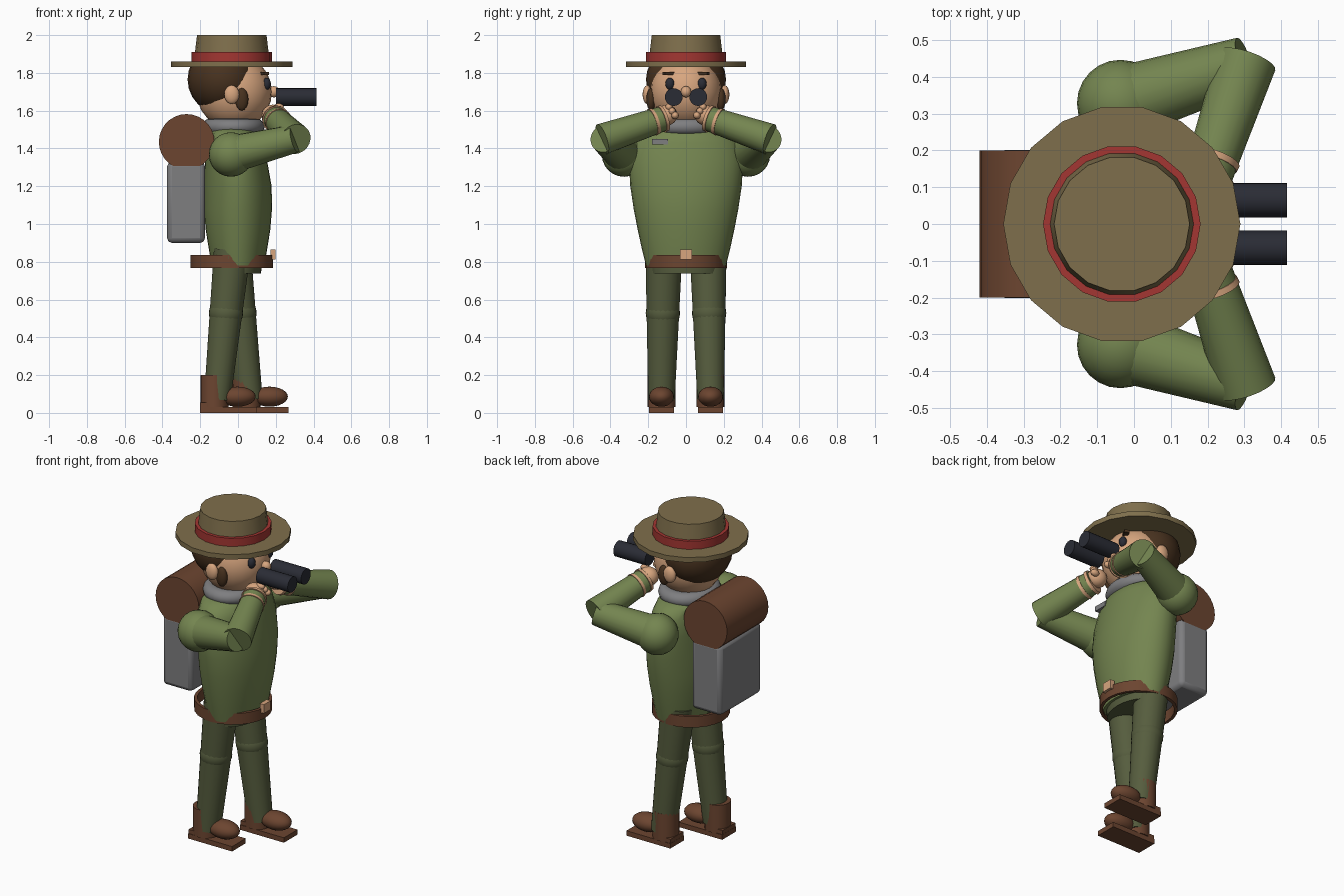
import bpy, bmesh, math
from mathutils import Vector

cube = bpy.data.objects.get("Cube")
if cube:
    bpy.data.objects.remove(cube, do_unlink=True)


def material(name, hex_code):
    rgb = [int(hex_code[i:i + 2], 16) / 255 for i in (0, 2, 4)]
    col = [c / 12.92 if c < 0.04 else ((c + 0.055) / 1.055) ** 2.4 for c in rgb] + [1]
    m = bpy.data.materials.new(name)
    m.use_nodes = True
    m.diffuse_color = col
    m.node_tree.nodes["Principled BSDF"].inputs["Base Color"].default_value = col
    return m


JACKET = material("jacket green", "748550")
TROUSERS = material("trouser green", "565d3e")
LEATHER = material("leather brown", "6c4530")
HAIR = material("hair brown", "48321f")
SKIN = material("skin", "d8a67f")
GREY = material("canvas grey", "7e7e80")
STRAW = material("hat tan", "7f6f4c")
RED = material("band red", "a33632")
BLACK = material("lens black", "2a2c35")


def finish(name, mat, angle=35):
    ob = bpy.context.object
    ob.name = name
    ob.data.materials.clear()
    ob.data.materials.append(mat)
    bpy.ops.object.shade_smooth_by_angle(angle=math.radians(angle))
    return ob


def ball(name, mat, loc, radii, seg=24):
    bpy.ops.mesh.primitive_uv_sphere_add(segments=seg, ring_count=seg // 2, radius=1, location=loc)
    bpy.context.object.scale = radii
    return finish(name, mat)


def box(name, mat, loc, size, bevel=0):
    bpy.ops.mesh.primitive_cube_add(size=1, location=loc)
    ob = bpy.context.object
    ob.scale = size
    bpy.ops.object.transform_apply(location=False, rotation=False, scale=True)
    if bevel:
        mod = ob.modifiers.new("bevel", "BEVEL")
        mod.width = bevel
        mod.segments = 2
    return finish(name, mat)


def tube(name, mat, a, b, r1, r2, sides=20):
    """Tapered solid cylinder from point a to point b."""
    a, b = Vector(a), Vector(b)
    bpy.ops.mesh.primitive_cone_add(vertices=sides, radius1=r1, radius2=r2,
                                    depth=(b - a).length, location=(a + b) / 2)
    ob = bpy.context.object
    ob.rotation_euler = (b - a).to_track_quat("Z", "Y").to_euler()
    return finish(name, mat)


def loft(name, mat, rings, sides=24, hollow=False):
    """Stack of ellipses (z, rx, ry, cx); hollow joins last ring to first."""
    bm = bmesh.new()
    rows = []
    for z, rx, ry, cx in rings:
        rows.append([bm.verts.new((cx + rx * math.cos(math.tau * i / sides),
                                   ry * math.sin(math.tau * i / sides), z))
                     for i in range(sides)])
    pairs = list(zip(rows, rows[1:])) + ([(rows[-1], rows[0])] if hollow else [])
    for lo, hi in pairs:
        for i in range(sides):
            j = (i + 1) % sides
            bm.faces.new((lo[i], lo[j], hi[j], hi[i]))
    if not hollow:
        bm.faces.new(rows[0])
        bm.faces.new(rows[-1])
    bmesh.ops.recalc_face_normals(bm, faces=bm.faces)
    me = bpy.data.meshes.new(name)
    bm.to_mesh(me)
    bm.free()
    ob = bpy.data.objects.new(name, me)
    bpy.context.collection.objects.link(ob)
    bpy.ops.object.select_all(action="DESELECT")
    ob.select_set(True)
    bpy.context.view_layer.objects.active = ob
    return finish(name, mat)


# Hat
HX = -0.033
loft("hat_brim", STRAW, [(1.83, 0.322, 0.322, HX), (1.86, 0.322, 0.322, HX)], 18)
loft("hat_crown", STRAW, [(1.85, 0.202, 0.202, HX), (2.0, 0.184, 0.184, HX)], 18)
loft("hat_band", RED, [(1.855, 0.214, 0.214, HX), (1.91, 0.214, 0.214, HX),
                       (1.91, 0.19, 0.19, HX), (1.855, 0.19, 0.19, HX)], 18, True)

# Head
ball("head", SKIN, (-0.02, 0, 1.7), (0.2, 0.19, 0.2))
ball("hair", HAIR, (-0.08, 0, 1.765), (0.187, 0.212, 0.185))
ball("nose", SKIN, (0.19, 0, 1.7), (0.03, 0.028, 0.03), 16)
tube("neck", SKIN, (-0.03, 0, 1.4), (-0.03, 0, 1.58), 0.09, 0.09)

# Jacket, pelvis and belt
loft("jacket", JACKET, [(0.78, 0.14, 0.212, 0), (0.87, 0.155, 0.234, 0),
                        (0.97, 0.171, 0.256, 0), (1.08, 0.18, 0.277, 0),
                        (1.2, 0.178, 0.295, 0), (1.33, 0.165, 0.303, -0.01),
                        (1.43, 0.155, 0.28, -0.02), (1.48, 0.145, 0.24, -0.025),
                        (1.505, 0.12, 0.18, -0.03)], 32)
loft("pelvis", TROUSERS, [(0.738, 0.122, 0.182, 0), (0.84, 0.13, 0.195, 0)])
loft("belt", LEATHER, [(0.768, 0.218, 0.216, HX), (0.836, 0.218, 0.216, HX),
                       (0.836, 0.2, 0.198, HX), (0.768, 0.2, 0.198, HX)], 24, True)
box("buckle", SKIN, (0.185, 0, 0.838), (0.028, 0.066, 0.054))
box("chest_badge", GREY, (0.115, -0.138, 1.436), (0.03, 0.085, 0.03))

# Scarf
bpy.ops.mesh.primitive_torus_add(major_segments=28, minor_segments=12, major_radius=0.13,
                                 minor_radius=0.045, location=(-0.025, 0, 1.515))
bpy.context.object.scale = (0.95, 1.1, 0.95)
finish("scarf", GREY, 60)

# Backpack and bedroll
box("backpack", GREY, (-0.275, 0, 1.115), (0.2, 0.402, 0.43), 0.025)
tube("bedroll", LEATHER, (-0.272, -0.2, 1.435), (-0.272, 0.2, 1.435), 0.147, 0.147, 28)

for side, s in (("left", 1), ("right", -1)):
    # Face details
    ball(side + "_ear", SKIN, (-0.033, s * 0.205, 1.685), (0.04, 0.025, 0.05), 16)
    ball(side + "_sideburn", HAIR, (0.02, s * 0.185, 1.66), (0.035, 0.025, 0.06), 16)
    ball(side + "_eye", BLACK, (0.152, s * 0.085, 1.742), (0.022, 0.024, 0.032), 16)
    brow = box(side + "_eyebrow", HAIR, (0.135, s * 0.09, 1.797), (0.03, 0.065, 0.016))
    brow.rotation_euler.z = -s * 0.5

    # Binocular barrel
    tube(side + "_barrel", BLACK, (0.2, s * 0.065, 1.672), (0.415, s * 0.065, 1.672), 0.047, 0.047)

    # Arm raised to the face
    shoulder = Vector((-0.037, s * 0.328, 1.368))
    elbow = Vector((0.302, s * 0.435, 1.452))
    wrist = Vector((0.195, s * 0.115, 1.56))
    ball(side + "_shoulder", JACKET, shoulder, (0.118, 0.118, 0.118))
    tube(side + "_upper_arm", JACKET, shoulder, elbow, 0.1, 0.074)
    tube(side + "_forearm", JACKET, elbow + (elbow - wrist).normalized() * 0.01, wrist, 0.083, 0.066)
    for n, t in enumerate((0.8, 0.95)):
        p, q = elbow.lerp(wrist, t), elbow.lerp(wrist, t + 0.05)
        tube(f"{side}_cuff_{n}", SKIN, p, q, 0.074, 0.071)
    ball(side + "_hand", SKIN, (0.185, s * 0.1, 1.577), (0.06, 0.055, 0.055), 16)
    for n in range(3):
        ball(f"{side}_finger_{n}", SKIN, (0.235 - n * 0.01, s * (0.058 + n * 0.016), 1.575 + n * 0.022),
             (0.028, 0.02, 0.02), 12)

    # Leg, boot and sole, one stride apart
    fx, y = (0.055 if s > 0 else -0.115), s * 0.13
    hip, ankle = Vector((-0.03, s * 0.117, 0.86)), Vector((fx + 0.005, y, 0.07))
    tube(side + "_leg", TROUSERS, hip, ankle, 0.099, 0.071)
    ball(side + "_knee", TROUSERS, hip.lerp(ankle, 0.42), (0.091, 0.091, 0.085))
    tube(side + "_boot", LEATHER, (fx - 0.01, y, 0.03), (fx - 0.01, y, 0.2), 0.074, 0.074)
    ball(side + "_toe", LEATHER, (fx + 0.112, y, 0.086), (0.097, 0.066, 0.053))
    box(side + "_sole", LEATHER, (fx + 0.063, y, 0.015), (0.298, 0.132, 0.03))
    box(side + "_heel", LEATHER, (fx - 0.045, y, 0.042), (0.08, 0.125, 0.026))
